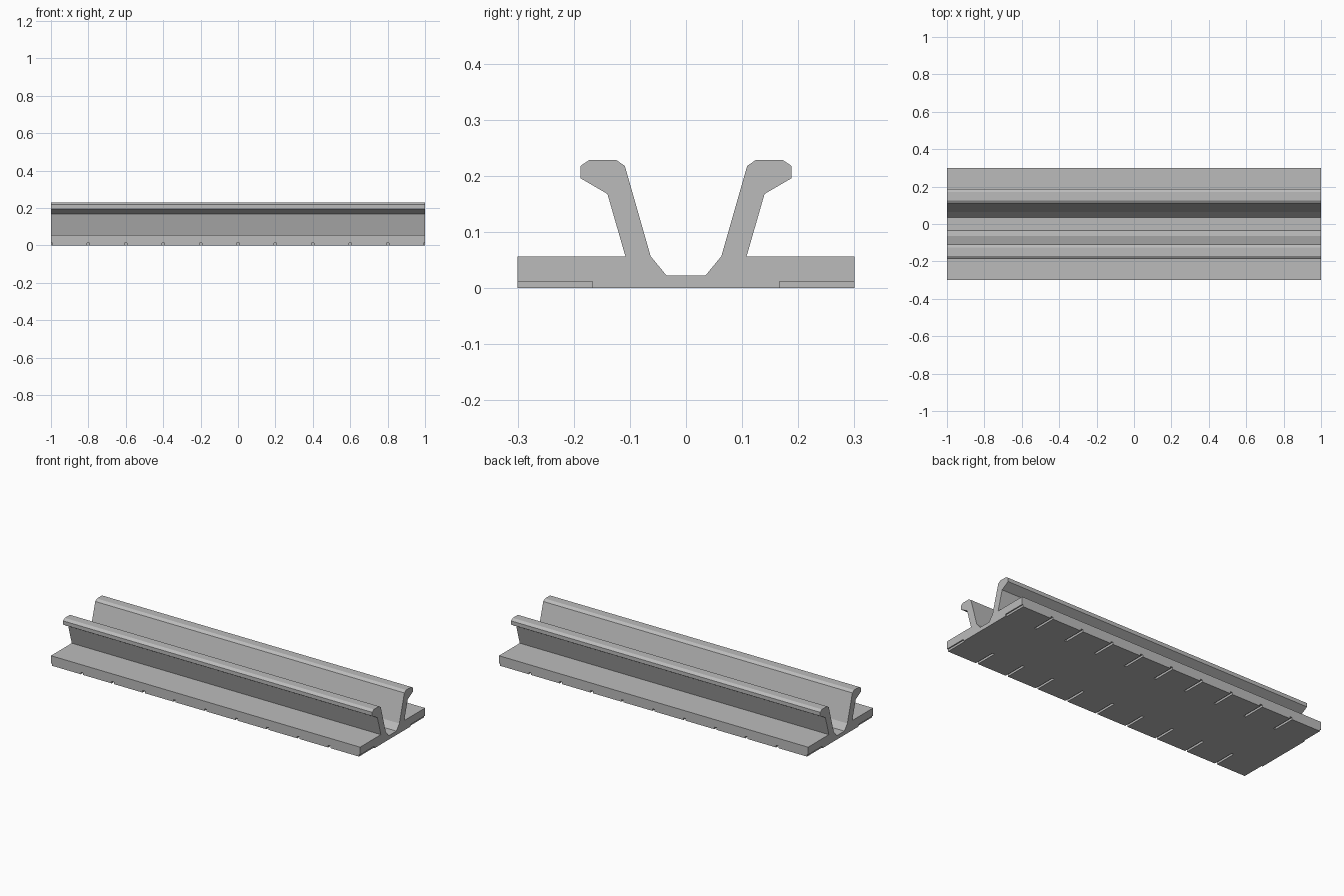
import bpy
import bmesh
from mathutils import Matrix, Vector

cube = bpy.data.objects.get("Cube")
if cube:
    bpy.data.objects.remove(cube, do_unlink=True)

HALF_LENGTH, HALF_WIDTH = 1.0, 0.30
NOTCH_INNER, NOTCH_WIDTH, NOTCH_HEIGHT = 0.167, 0.014, 0.012
NOTCH_STEP = 0.2

grey = bpy.data.materials.new("plain grey")
grey.use_nodes = True
colour = (0.5, 0.5, 0.5, 1)
grey.diffuse_color = colour
grey.node_tree.nodes["Principled BSDF"].inputs["Base Color"].default_value = colour


def make_object(name, bm):
    bmesh.ops.recalc_face_normals(bm, faces=bm.faces)
    mesh = bpy.data.meshes.new(name)
    bm.to_mesh(mesh)
    bm.free()
    mesh.materials.append(grey)
    obj = bpy.data.objects.new(name, mesh)
    bpy.context.collection.objects.link(obj)
    return obj


# Half cross-section (y, z): base flange, leaning wall, hooked lip, channel floor
half = [(HALF_WIDTH, 0), (HALF_WIDTH, 0.057), (0.108, 0.057), (0.140, 0.168),
        (0.188, 0.196), (0.188, 0.218), (0.172, 0.229), (0.125, 0.229),
        (0.109, 0.218), (0.063, 0.057), (0.035, 0.023)]
section = half + [(-y, z) for y, z in reversed(half)]

# Rail extruded along its length
bm = bmesh.new()
end = bm.faces.new([bm.verts.new((-HALF_LENGTH, y, z)) for y, z in section])
sweep = bmesh.ops.extrude_face_region(bm, geom=[end], use_keep_orig=True)
moved = [v for v in sweep["geom"] if isinstance(v, bmesh.types.BMVert)]
bmesh.ops.translate(bm, verts=moved, vec=(2 * HALF_LENGTH, 0, 0))
rail = make_object("channel_rail", bm)

# Evenly spaced notches under both long edges, halved at the rail ends
bm = bmesh.new()
overlap = 0.02
depth = HALF_WIDTH - NOTCH_INNER + overlap
for i in range(-5, 6):
    for side in (-1, 1):
        centre = Vector((i * NOTCH_STEP, side * (NOTCH_INNER + depth / 2),
                         (NOTCH_HEIGHT - overlap) / 2))
        size = Matrix.Diagonal((NOTCH_WIDTH, depth, NOTCH_HEIGHT + overlap, 1))
        bmesh.ops.create_cube(bm, size=1, matrix=Matrix.Translation(centre) @ size)
cutter = make_object("notch_cutter", bm)
cutter.hide_render = True

cut = rail.modifiers.new("notches", 'BOOLEAN')
cut.operation = 'DIFFERENCE'
cut.solver = 'EXACT'
cut.object = cutter
bpy.context.view_layer.objects.active = rail
rail.select_set(True)
bpy.ops.object.modifier_apply(modifier=cut.name)
bpy.data.objects.remove(cutter, do_unlink=True)
